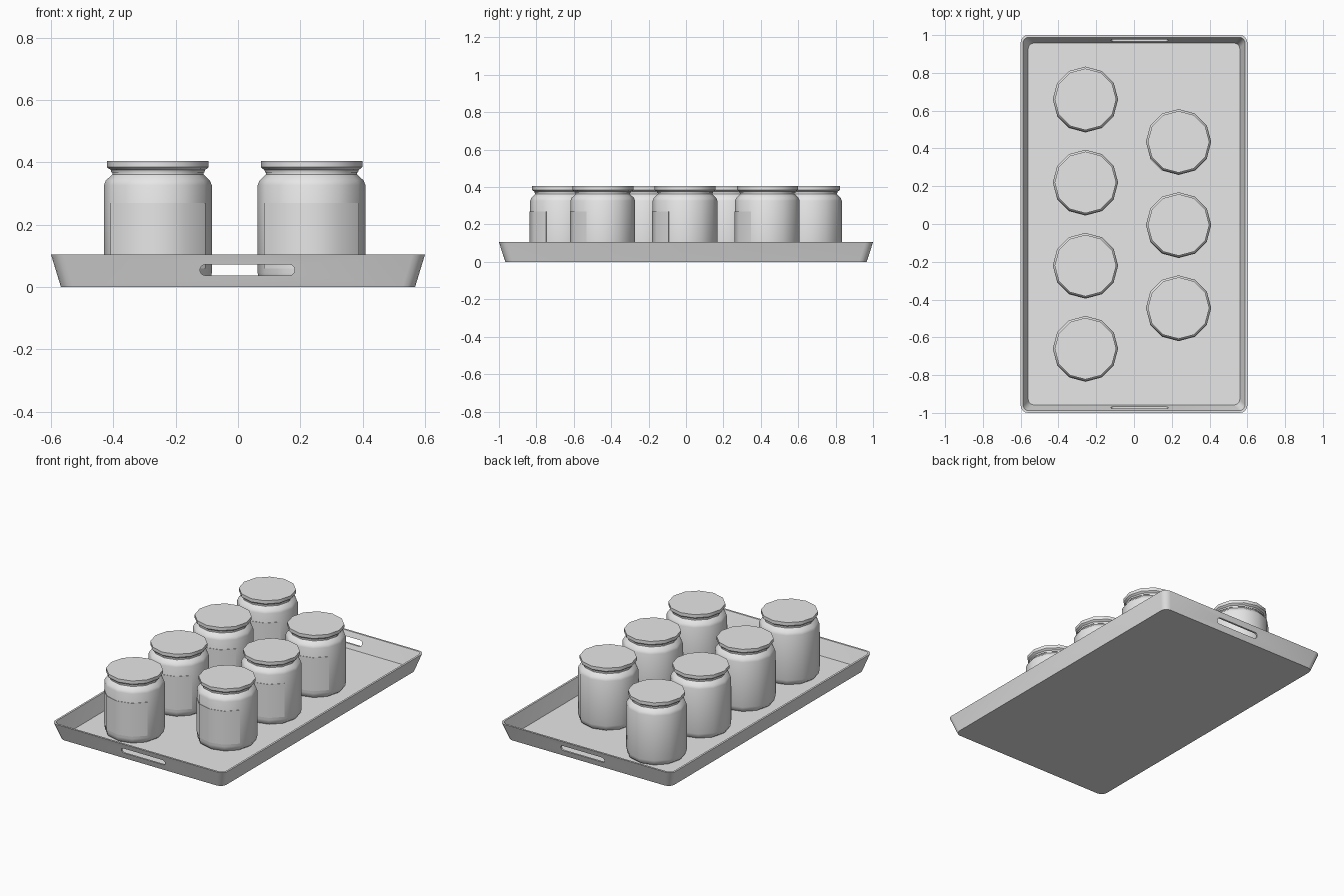
import bpy
import bmesh
from math import sin, cos, pi, radians
from mathutils import Vector

cube = bpy.data.objects.get("Cube")
if cube:
    bpy.data.objects.remove(cube, do_unlink=True)

grey = bpy.data.materials.new("light_grey")
grey.use_nodes = True
grey.diffuse_color = (0.8, 0.8, 0.8, 1)
grey.node_tree.nodes["Principled BSDF"].inputs["Base Color"].default_value = (0.8, 0.8, 0.8, 1)


def finish(name, bm):
    """Turn a bmesh into a grey object."""
    bmesh.ops.recalc_face_normals(bm, faces=bm.faces)
    mesh = bpy.data.meshes.new(name)
    bm.to_mesh(mesh)
    bm.free()
    mesh.materials.append(grey)
    obj = bpy.data.objects.new(name, mesh)
    bpy.context.collection.objects.link(obj)
    return obj


def smooth(obj, angle):
    bpy.ops.object.select_all(action="DESELECT")
    obj.select_set(True)
    bpy.context.view_layer.objects.active = obj
    bpy.ops.object.shade_smooth_by_angle(angle=radians(angle))


def loft(name, loops):
    """Skin closed loops of points and cap both ends."""
    bm = bmesh.new()
    rings = [[bm.verts.new(p) for p in loop] for loop in loops]
    n = len(rings[0])
    for a, b in zip(rings, rings[1:]):
        for i in range(n):
            j = (i + 1) % n
            bm.faces.new((a[i], a[j], b[j], b[i]))
    bm.faces.new(rings[0])
    bm.faces.new(rings[-1])
    return finish(name, bm)


def rounded_rect(hx, hy, r, z, steps=4):
    points = []
    for k, (sx, sy) in enumerate(((1, 1), (-1, 1), (-1, -1), (1, -1))):
        for i in range(steps + 1):
            a = (k + i / steps) * pi / 2
            points.append((sx * (hx - r) + r * cos(a), sy * (hy - r) + r * sin(a), z))
    return points


def circle(r, z, sides=12):
    return [(r * cos(2 * pi * i / sides), r * sin(2 * pi * i / sides), z) for i in range(sides)]


# Tray with sloping walls and a thin rim
tray = loft("tray", [
    rounded_rect(0.568, 0.966, 0.04, 0),
    rounded_rect(0.6, 1.0, 0.04, 0.105),
    rounded_rect(0.588, 0.988, 0.03, 0.105),
    rounded_rect(0.56, 0.958, 0.03, 0.01),
])

# Rounded handle slots cut through both end walls
slot = rounded_rect(0.152, 0.0175, 0.0174, 0)
cutter = loft("handle_cutter", [[(x + 0.03, y, z + 0.055) for x, z, _ in slot] for y in (-1.2, 1.2)])
cutter.hide_render = True
cut = tray.modifiers.new("handle_slots", "BOOLEAN")
cut.object = cutter
cut.operation = "DIFFERENCE"
cut.solver = "EXACT"
bpy.context.view_layer.objects.active = tray
bpy.ops.object.modifier_apply(modifier=cut.name)
bpy.data.objects.remove(cutter, do_unlink=True)
smooth(tray, 30)

# Jar: body with chamfered foot, shoulder and neck
jar = loft("jar_body", [circle(r, z) for r, z in (
    (0.155, 0.011), (0.168, 0.022), (0.173, 0.045), (0.173, 0.327),
    (0.167, 0.342), (0.151, 0.357), (0.146, 0.362), (0.146, 0.38))])

# Lid with a narrow lower band
lid = loft("jar_lid", [circle(r, z) for r, z in (
    (0.149, 0.367), (0.151, 0.376), (0.159, 0.381), (0.163, 0.385), (0.163, 0.405))])

# Label wrapped around the front third of the body
bm = bmesh.new()
arc = [radians(a) for a in range(-150, -29, 30)]
rows = [[[bm.verts.new((r * cos(a), r * sin(a), z)) for a in arc]
         for r, z in ((0.172, 0.06), (0.1755, 0.06), (0.1755, 0.27), (0.172, 0.27))]][0]
for low, high in zip(rows, rows[1:]):
    for i in range(len(arc) - 1):
        bm.faces.new((low[i], low[i + 1], high[i + 1], high[i]))
for end in (0, -1):
    bm.faces.new([row[end] for row in rows])
label = finish("jar_label", bm)

for part in (jar, lid, label):
    smooth(part, 40)

# Four jars on the right, three staggered on the left
spots = [(-0.257, -0.66 + 0.44 * i) for i in range(4)]
spots += [(0.236, -0.445 + 0.44 * i) for i in range(3)]
for n, (x, y) in enumerate(spots):
    for part in (jar, lid, label):
        obj = part
        if n:
            obj = part.copy()
            bpy.context.collection.objects.link(obj)
        obj.location = Vector((x, y, 0))
